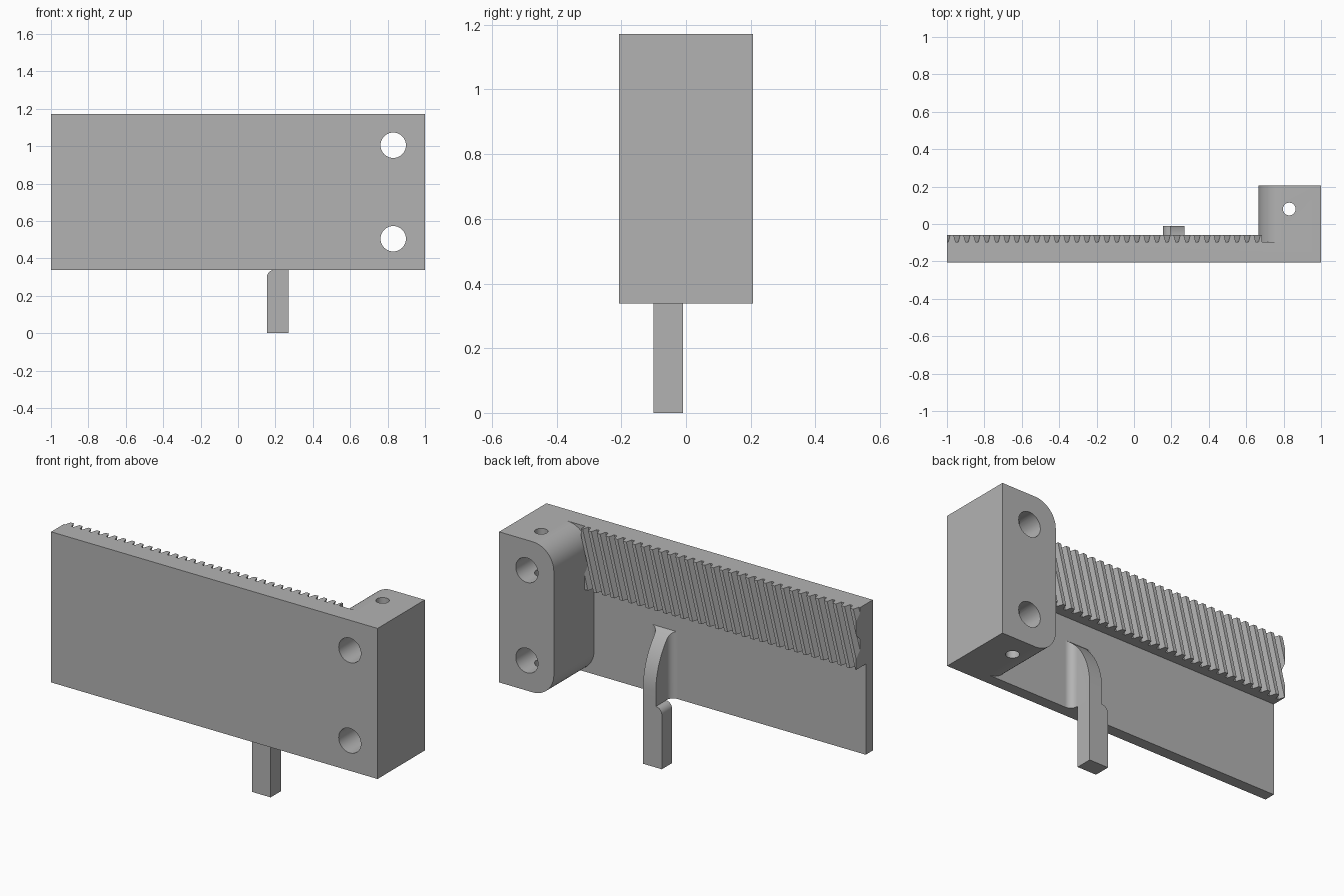
import bpy, bmesh, math
from mathutils import Vector

cube = bpy.data.objects.get("Cube")
if cube:
    bpy.data.objects.remove(cube, do_unlink=True)

grey = bpy.data.materials.new("plain grey")
grey.use_nodes = True
colour = (0.45, 0.45, 0.45, 1)
grey.diffuse_color = colour
grey.node_tree.nodes["Principled BSDF"].inputs["Base Color"].default_value = colour

# Overall dimensions
FRONT, THIN, ROOT, TIP, BACK = -0.207, -0.145, -0.095, -0.06, 0.207
BASE, RACK, TOP = 0.338, 0.84, 1.172
BLOCK_X = 0.665
HOLE_X = 0.83


def make(name, bm):
    bmesh.ops.recalc_face_normals(bm, faces=bm.faces)
    mesh = bpy.data.meshes.new(name)
    bm.to_mesh(mesh)
    bm.free()
    mesh.materials.append(grey)
    obj = bpy.data.objects.new(name, mesh)
    bpy.context.collection.objects.link(obj)
    return obj


def add_prism(bm, points, place, a, b, shear=0):
    """Extrude a 2D outline from a to b; place(u, v, w) gives the 3D point."""
    face = bm.faces.new([bm.verts.new(place(u, v, a)) for u, v in points])
    move = Vector(place(0, 0, b)) - Vector(place(0, 0, a)) + Vector((shear, 0, 0))
    out = bmesh.ops.extrude_face_region(bm, geom=[face])
    verts = [g for g in out["geom"] if isinstance(g, bmesh.types.BMVert)]
    bmesh.ops.translate(bm, verts=verts, vec=move)


def along_x(u, v, w): return (w, u, v)
def along_y(u, v, w): return (u, w, v)
def along_z(u, v, w): return (u, v, w)


def prism(name, points, place, a, b):
    bm = bmesh.new()
    add_prism(bm, points, place, a, b)
    return make(name, bm)


def arc(cx, cy, r, start, end, n=14):
    angles = [math.radians(start + (end - start) * i / n) for i in range(n + 1)]
    return [(cx + r * math.cos(t), cy + r * math.sin(t)) for t in angles]


def activate(obj):
    bpy.ops.object.select_all(action="DESELECT")
    obj.select_set(True)
    bpy.context.view_layer.objects.active = obj


def combine(obj, other, operation):
    activate(obj)
    mod = obj.modifiers.new("combine", "BOOLEAN")
    mod.operation, mod.solver, mod.object = operation, "EXACT", other
    bpy.ops.object.modifier_apply(modifier=mod.name)
    bpy.data.objects.remove(other, do_unlink=True)


def smooth(obj):
    activate(obj)
    bpy.ops.object.shade_smooth_by_angle(angle=math.radians(30))


# Plate with a thicker upper band behind the teeth
plate = prism("back_plate", [(FRONT, BASE), (THIN, BASE), (THIN, RACK),
                             (ROOT, RACK), (ROOT, TOP), (FRONT, TOP)], along_x, -1, 1)

# Mounting block with two rounded corners
R = 0.13
outline = [(1, BASE), (1, TOP)]
outline += arc(BLOCK_X + R, TOP - R, R, 90, 180)
outline += arc(BLOCK_X + R, BASE + R, R, 180, 270)
combine(plate, prism("block", outline, along_y, -0.17, BACK), "UNION")

# Bolt holes through the block, and one narrow vertical hole
for z in (0.505, 1.005):
    circle = arc(HOLE_X, z, 0.068, 0, 360, 40)[:-1]
    combine(plate, prism("bolt_hole", circle, along_y, -0.5, 0.5), "DIFFERENCE")
circle = arc(HOLE_X, 0.08, 0.034, 0, 360, 32)[:-1]
combine(plate, prism("pin_hole", circle, along_z, 0.1, 1.5), "DIFFERENCE")
plate.name = "plate_and_block"
smooth(plate)

# Slanted rack teeth, trimmed flush with the plate end and the block
PITCH, SLANT = 0.0535, 0.086
bm = bmesh.new()
for i in range(35):
    x = -1 + PITCH * (i + 0.5)
    tooth = [(x - 0.02, ROOT - 0.004), (x + 0.02, ROOT - 0.004),
             (x + 0.01, TIP), (x - 0.01, TIP)]
    add_prism(bm, tooth, along_z, TOP, RACK, -SLANT)
for x, side in ((-1, -1), (0.685, 1)):
    bmesh.ops.bisect_plane(bm, geom=bm.verts[:] + bm.edges[:] + bm.faces[:],
                           plane_co=(x, 0, 0), plane_no=(side, 0, 0), clear_outer=True)
    bmesh.ops.holes_fill(bm, edges=bm.edges[:])
make("rack_teeth", bm)

# Upper arm: curved back, blended into the plate by concave fillets
LEFT, RIGHT, ARM_BACK, F = 0.27, 0.192, -0.01, 0.04
depth, rise = ARM_BACK - THIN, 0.29
radius = (depth ** 2 + rise ** 2) / (2 * depth)
sweep = math.degrees(math.asin(rise / radius))
side = [(THIN - 0.02, BASE), (ARM_BACK, BASE)]
side += arc(ARM_BACK - radius, 0.42, radius, 0, sweep)
side += [(THIN - 0.02, 0.42 + rise)]
arm = prism("upper_arm", side, along_x, 0.1, 0.4)
section = [(RIGHT - F, THIN - 0.01)] + arc(RIGHT - F, THIN + F, F, 270, 360)
section += [(RIGHT, 0.1), (LEFT, 0.1)]
section += arc(LEFT + F, THIN + F, F, 180, 270) + [(LEFT + F, THIN - 0.01)]
combine(arm, prism("section", section, along_z, 0.2, 1), "INTERSECT")
smooth(arm)

# Lower arm with a rounded shoulder
lower = [(LEFT, 0), (LEFT, BASE)] + arc(RIGHT, BASE - 0.037, 0.037, 90, 180) + [(RIGHT - 0.037, 0)]
smooth(prism("lower_arm", lower, along_y, -0.1, ARM_BACK))
